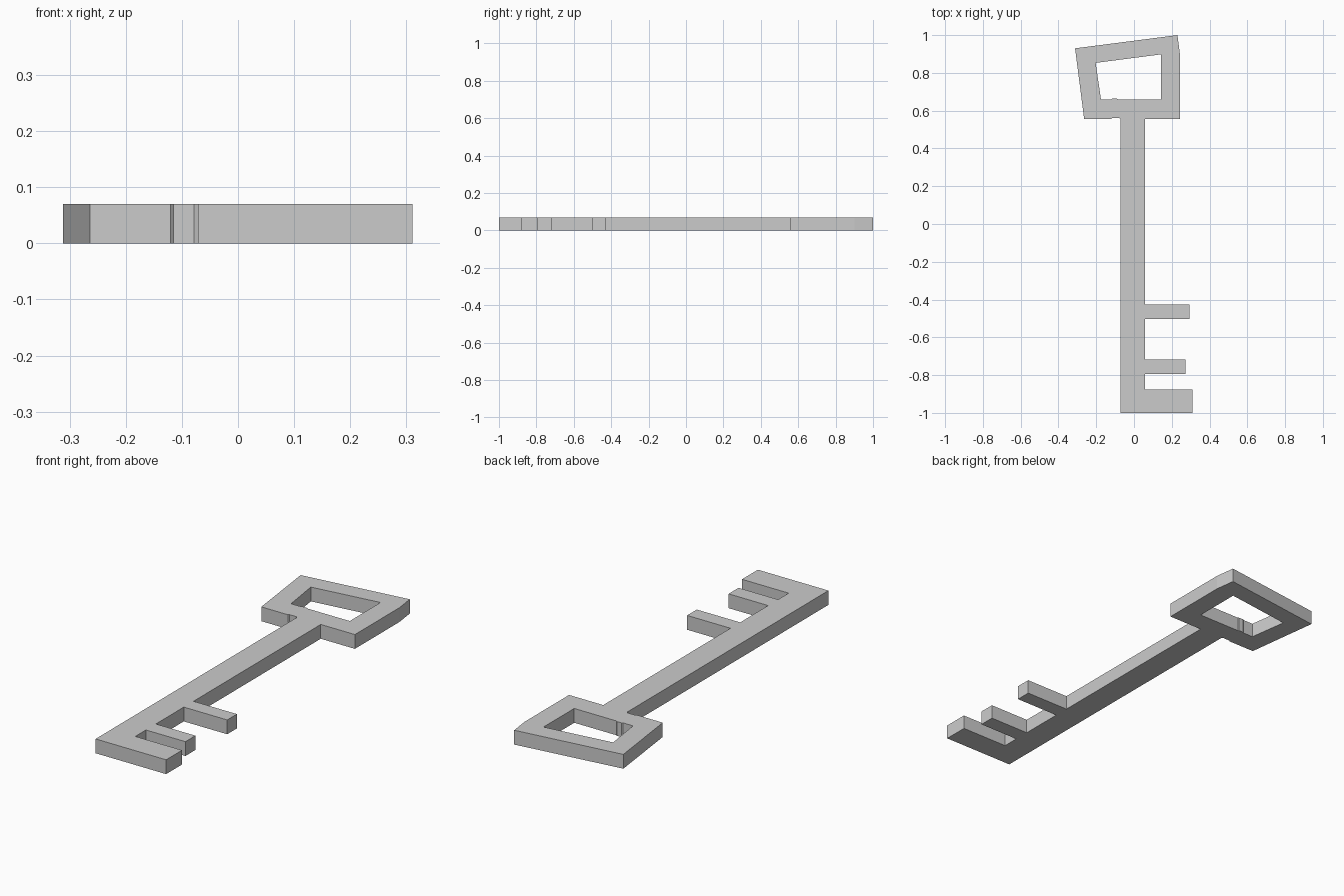
import bpy

if "Cube" in bpy.data.objects:
    bpy.data.objects.remove(bpy.data.objects["Cube"])

THICK = 0.07
SHAFT_L, SHAFT_R = -0.071, 0.058

# Handle outline, from the left shaft joint clockwise to the right joint
handle = [(SHAFT_L, 0.555), (-0.078, 0.562), (-0.115, 0.562), (-0.12, 0.557),
          (-0.264, 0.557), (-0.312, 0.93), (0.23, 1.0), (0.243, 0.90),
          (0.243, 0.557), (SHAFT_R, 0.557)]

# Teeth: top, bottom, tip x
teeth = []
for top, bottom, tip in [(-0.427, -0.502, 0.293),
                         (-0.718, -0.795, 0.272),
                         (-0.877, -1.0, 0.311)]:
    teeth += [(SHAFT_R, top), (tip, top), (tip, bottom), (SHAFT_R, bottom)]
teeth[-1] = (SHAFT_L, -1.0)  # last tooth runs across the shaft end

# Hole in the handle
hole = [(-0.203, 0.853), (-0.175, 0.66), (-0.12, 0.66), (-0.115, 0.664),
        (-0.09, 0.664), (-0.085, 0.66), (0.143, 0.66), (0.143, 0.898)]

# Key: filled flat profile, extruded
curve = bpy.data.curves.new("key", 'CURVE')
curve.dimensions = '2D'
curve.fill_mode = 'BOTH'
curve.extrude = THICK / 2
for pts in (handle + teeth, hole):
    spline = curve.splines.new('POLY')
    spline.points.add(len(pts) - 1)
    for p, (x, y) in zip(spline.points, pts):
        p.co = (x, y, 0, 1)
    spline.use_cyclic_u = True

key = bpy.data.objects.new("key", curve)
key.location.z = THICK / 2
bpy.context.collection.objects.link(key)
bpy.context.view_layer.objects.active = key
key.select_set(True)
bpy.ops.object.convert(target='MESH')
bpy.ops.object.shade_flat()
